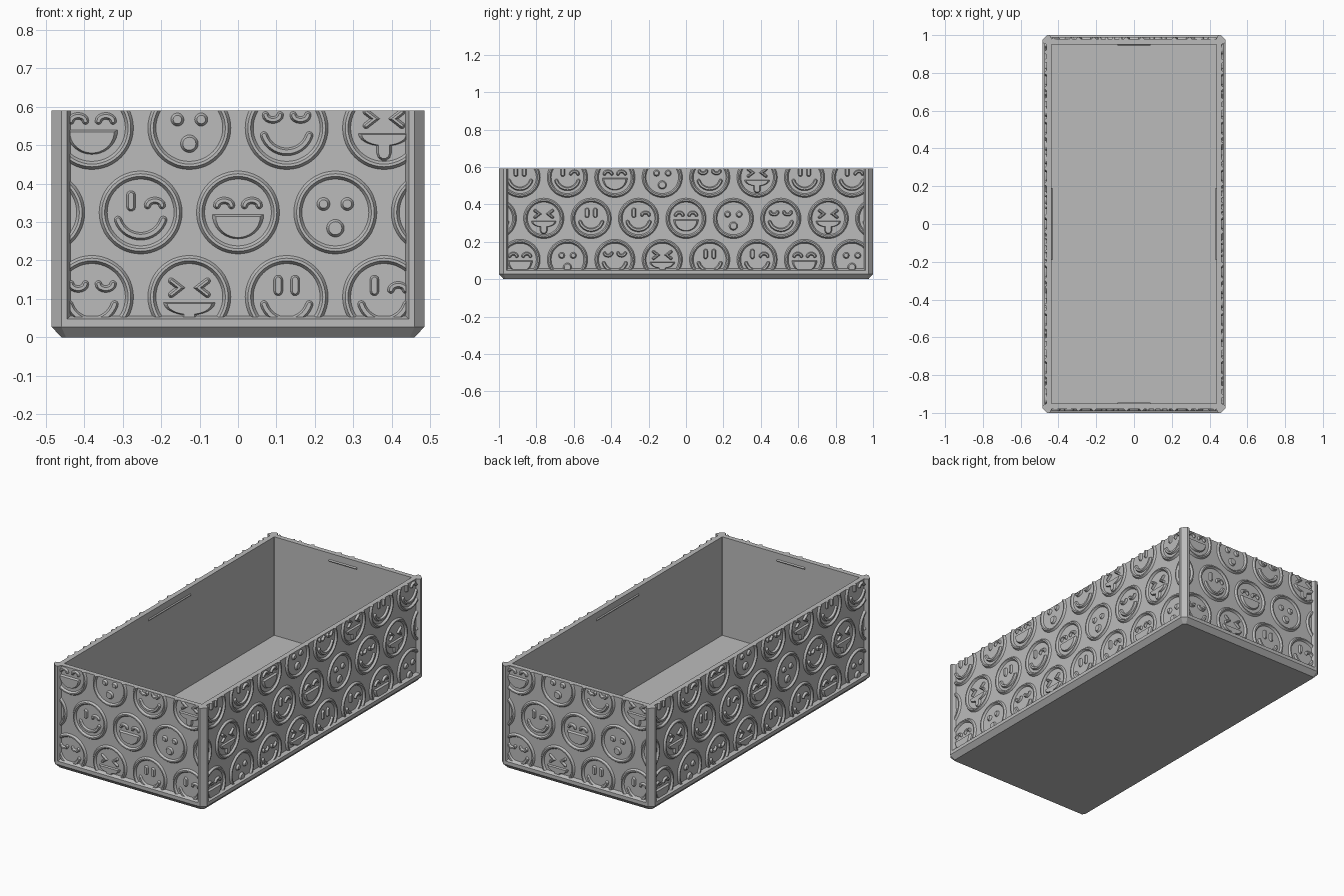
import bpy, bmesh, math
from math import pi, sin, cos
from mathutils import Vector, Matrix

if "Cube" in bpy.data.objects:
    bpy.data.objects.remove(bpy.data.objects["Cube"])

HX, HY, TOP = 0.485, 1.0, 0.591      # outer half sizes and height
RECESS, RELIEF, PITCH = 0.021, 0.011, 0.2535
SINK = -0.003                         # relief starts slightly inside the wall

grey = bpy.data.materials.new("matte grey")
grey.use_nodes = True
grey.diffuse_color = (0.5, 0.5, 0.5, 1)
grey.node_tree.nodes["Principled BSDF"].inputs["Base Color"].default_value = (0.5, 0.5, 0.5, 1)


def finish(bm, name):
    bmesh.ops.recalc_face_normals(bm, faces=bm.faces)
    mesh = bpy.data.meshes.new(name)
    bm.to_mesh(mesh)
    bm.free()
    mesh.materials.append(grey)
    obj = bpy.data.objects.new(name, mesh)
    bpy.context.collection.objects.link(obj)
    return obj


def loft(bm, loops, ring=False):
    """Skin equal-length loops; cap both ends, or join last to first."""
    rows = [[bm.verts.new(p) for p in loop] for loop in loops]
    n = len(rows[0])
    pairs = list(zip(rows, rows[1:])) + ([(rows[-1], rows[0])] if ring else [])
    for a, b in pairs:
        for i in range(n):
            j = (i + 1) % n
            bm.faces.new((a[i], a[j], b[j], b[i]))
    if not ring:
        bm.faces.new(rows[0][::-1])
        bm.faces.new(rows[-1])


def arc(cx, cy, r, a0, a1, n, squash=1.0):
    return [Vector((cx + r * cos(a0 + (a1 - a0) * i / n),
                    cy + squash * r * sin(a0 + (a1 - a0) * i / n))) for i in range(n + 1)]


def lift(points, h):
    return [(p.x, -h, p.y) for p in points]


def outline(path, d, caps=5):
    """Outline of a round-ended stroke of half width d."""
    left, right = [], []
    for i, p in enumerate(path):
        before = (p - path[i - 1]).normalized() if i else None
        after = (path[i + 1] - p).normalized() if i < len(path) - 1 else None
        t = ((before or after) + (after or before)).normalized()
        nrm = Vector((-t.y, t.x))
        k = d / max(nrm.dot(Vector((-(after or before).y, (after or before).x))), 0.5)
        left.append(p + nrm * k)
        right.append(p - nrm * k)

    def cap(p, t):
        a = math.atan2(t.y, t.x)
        return [p + d * Vector((cos(a + pi / 2 - pi * i / caps), sin(a + pi / 2 - pi * i / caps)))
                for i in range(1, caps)]
    return (left + cap(path[-1], path[-1] - path[-2]) + right[::-1]
            + cap(path[0], path[0] - path[1]))


def stroke(bm, c, path, w):
    path = [p + c for p in path]
    base, top = outline(path, w), outline(path, w - 0.005)
    loft(bm, [lift(base, SINK), lift(base, 0), lift(top, RELIEF)])


def plateau(bm, c, pts, scale=0.86):
    mid = sum(pts, Vector((0, 0))) / len(pts)
    base = [p + c for p in pts]
    top = [mid + (p - mid) * scale + c for p in pts]
    loft(bm, [lift(base, SINK), lift(base, 0), lift(top, RELIEF)])


def disc(bm, c, x, y, r):
    plateau(bm, c, arc(x, y, r, 0, 2 * pi, 20)[:-1], 1 - 0.006 / r)


# Facial features
def pill(bm, c, x):
    stroke(bm, c, [Vector((x, 0.015)), Vector((x, 0.045))], 0.012)


def lid(bm, c, x, sign):
    stroke(bm, c, arc(x, 0.026 - sign * 0.008, 0.019, 0, sign * pi, 8, 0.7), 0.009)


def smile(bm, c):
    stroke(bm, c, arc(0, 0, 0.062, pi * 1.1, pi * 1.9, 16), 0.01)


def half_mouth(bm, c, top, squash):
    plateau(bm, c, arc(0, top, 0.067, pi, 2 * pi, 18, squash))


def happy(bm, c):
    for s in (-1, 1):
        pill(bm, c, s * 0.022)
    smile(bm, c)


def wink(bm, c):
    pill(bm, c, -0.025)
    lid(bm, c, 0.037, 1)
    smile(bm, c)


def laugh(bm, c):
    for s in (-1, 1):
        lid(bm, c, s * 0.036, 1)
    half_mouth(bm, c, -0.005, 0.95)


def surprise(bm, c):
    for s in (-1, 1):
        disc(bm, c, s * 0.031, 0.022, 0.017)
    disc(bm, c, 0, -0.041, 0.023)


def relaxed(bm, c):
    for s in (-1, 1):
        lid(bm, c, s * 0.036, -1)
    smile(bm, c)


def cheeky(bm, c):
    for s in (-1, 1):
        stroke(bm, c, [Vector((s * 0.047, 0.042)), Vector((s * 0.024, 0.024)),
                       Vector((s * 0.047, 0.006))], 0.008)
    half_mouth(bm, c, -0.014, 0.5)
    stroke(bm, c, [Vector((0, -0.04)), Vector((0, -0.066))], 0.019)


FACES = [happy, wink, laugh, surprise, relaxed, cheeky]
RING = [(0.108, SINK), (0.108, 0), (0.101, RELIEF), (0.094, RELIEF), (0.087, 0), (0.087, SINK)]


def panel(name, half, dist, angle):
    """Three staggered rows of round faces, trimmed to the frame."""
    bm = bmesh.new()
    for z, shift, first in ((0.105, 0.5, 0), (0.325, 0, 2), (0.545, 0.5, 4)):
        for k in range(-5, 5):
            c = Vector(((k + shift) * PITCH, z))
            if abs(c.x) - 0.108 > half:
                continue
            loft(bm, [lift(arc(c.x, c.y, r, 0, 2 * pi, 48)[:-1], h) for r, h in RING], True)
            FACES[(first + k) % 6](bm, c)
    bmesh.ops.recalc_face_normals(bm, faces=bm.faces)
    for co, no in (((half, 0, 0), (1, 0, 0)), ((-half, 0, 0), (-1, 0, 0)),
                   ((0, 0, TOP), (0, 0, 1)), ((0, 0, 0.053), (0, 0, -1))):
        cut = bmesh.ops.bisect_plane(bm, geom=bm.verts[:] + bm.edges[:] + bm.faces[:],
                                     plane_co=co, plane_no=no, clear_outer=True)
        edges = [e for e in cut["geom_cut"] if isinstance(e, bmesh.types.BMEdge)]
        bmesh.ops.edgenet_fill(bm, edges=edges)
    bm.transform(Matrix.Rotation(angle, 4, "Z") @ Matrix.Translation((0, -dist, 0)))
    finish(bm, name)


def chamfered(inset, c, z):
    x, y = HX - inset, HY - inset
    return [(x, y - c, z), (x - c, y, z), (c - x, y, z), (-x, y - c, z),
            (-x, c - y, z), (c - x, -y, z), (x - c, -y, z), (x, c - y, z)]


# Tray: chamfered foot, ledge, recessed walls and cavity
bm = bmesh.new()
loft(bm, [chamfered(i, c, z) for i, c, z in (
    (0.025, 0.012, 0), (0, 0.025, 0.027), (0, 0.025, 0.047), (RECESS, 0.004, 0.056),
    (RECESS, 0.004, TOP), (0.049, 0.002, TOP), (0.049, 0.002, 0.026))])
finish(bm, "tray")

# Corner posts
for sx, sy, name in ((1, 1, "back_left"), (-1, 1, "back_right"),
                     (1, -1, "front_left"), (-1, -1, "front_right")):
    bm = bmesh.new()
    plan = [(0, 0.025), (0.025, 0), (0.04, 0), (0.049, RECESS),
            (0.049, 0.049), (RECESS, 0.049), (0, 0.04)]
    loft(bm, [[(sx * (HX - a), sy * (HY - b), z) for a, b in plan] for z in (0.03, TOP)])
    finish(bm, name + "_post")

# Relief panels and the small lid catches inside each wall
for i, side in enumerate(("front", "left", "back", "right")):
    long = i % 2
    half, dist = (HY - 0.048, HX) if long else (HX - 0.048, HY)
    turn = i * pi / 2
    panel(side + "_relief", half, dist - RECESS, turn)
    bm = bmesh.new()
    w = 0.19 if long else 0.088
    loft(bm, [[(x, 0.048 - dist, 0.542), (x, 0.054 - dist, 0.549), (x, 0.048 - dist, 0.556)]
              for x in (-w, w)])
    bm.transform(Matrix.Rotation(turn, 4, "Z"))
    finish(bm, side + "_catch")
